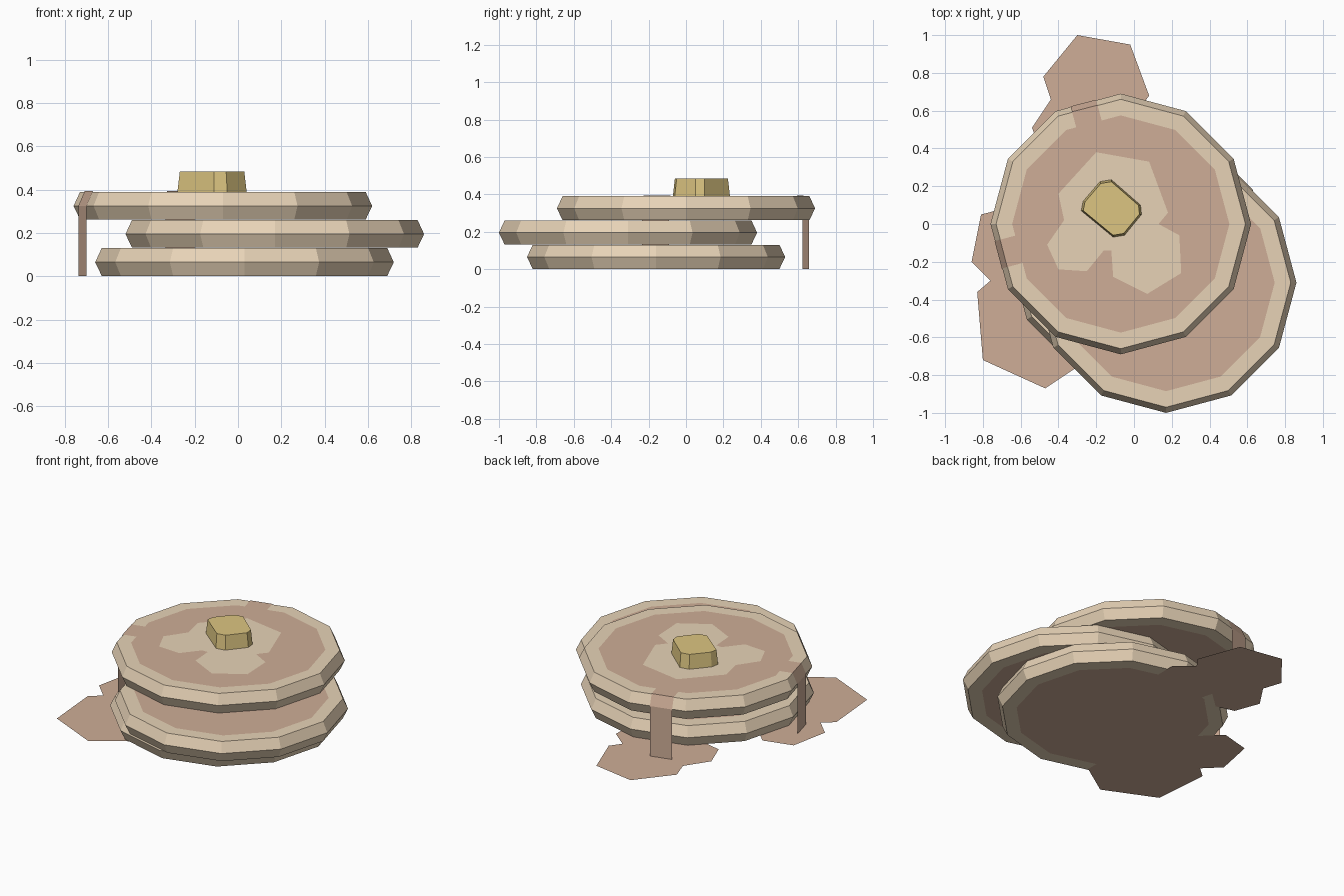
import bpy, bmesh
from math import cos, sin, pi
from mathutils import Vector

if "Cube" in bpy.data.objects:
    bpy.data.objects.remove(bpy.data.objects["Cube"])


def material(name, rgb):
    m = bpy.data.materials.new(name)
    m.diffuse_color = (*rgb, 1)
    m.use_nodes = True
    m.node_tree.nodes["Principled BSDF"].inputs["Base Color"].default_value = m.diffuse_color
    return m


BATTER = material("batter", (0.80, 0.65, 0.47))
SYRUP = material("syrup_brown", (0.62, 0.42, 0.31))
BUTTER = material("butter_yellow", (0.72, 0.56, 0.22))


def finish(bm, name, mats, fix_normals=True):
    if fix_normals:
        bmesh.ops.recalc_face_normals(bm, faces=bm.faces)
    me = bpy.data.meshes.new(name)
    bm.to_mesh(me)
    bm.free()
    for m in mats:
        me.materials.append(m)
    ob = bpy.data.objects.new(name, me)
    bpy.context.collection.objects.link(ob)
    return ob


def loft(name, rings, mats, cap_index):
    """Join equal-sized rings of points and cap both ends."""
    bm = bmesh.new()
    loops = [[bm.verts.new(p) for p in ring] for ring in rings]
    n = len(loops[0])
    last = len(loops) - 2
    for k, (a, b) in enumerate(zip(loops, loops[1:])):
        for i in range(n):
            j = (i + 1) % n
            bm.faces.new((a[i], a[j], b[j], b[i]))
    for loop in (loops[0], loops[-1]):
        bm.faces.new(loop).material_index = cap_index
    return finish(bm, name, mats)


def pancake(name, cx, cy, z):
    # bevelled 12-sided disc with browned centres above and below
    profile = [(0.575, 0.002), (0.66, 0.002), (0.69, 0.065), (0.66, 0.13), (0.575, 0.13)]
    rings = [[(cx + r * cos(i * pi / 6), cy + r * sin(i * pi / 6), z + h)
              for i in range(12)] for r, h in profile]
    return loft(name, rings, [BATTER, SYRUP], 1)


def flat_patch(name, pts, z, mat):
    bm = bmesh.new()
    f = bm.faces.new([bm.verts.new((x, y, z)) for x, y in pts])
    f.normal_update()
    if f.normal.z < 0:
        f.normal_flip()
    return finish(bm, name, [mat], False)


def drip(name, a, b, outward):
    # syrup ribbon over the rim, then straight down to the table
    out = Vector((*outward, 0))
    path = [(-0.13, 0.393), (-0.027, 0.393), (0.003, 0.325), (0.003, 0)]
    bm = bmesh.new()
    rows = [[bm.verts.new(Vector((*p, z)) + out * d) for p in (a, b)] for d, z in path]
    for r, s in zip(rows, rows[1:]):
        bm.faces.new((r[0], s[0], s[1], r[1]))
    return finish(bm, name, [SYRUP])


# stack
pancake("bottom_pancake", 0.03, -0.16, 0)
pancake("middle_pancake", 0.17, -0.31, 0.13)
pancake("top_pancake", -0.07, 0, 0.26)

# pale patch in the middle of the top
flat_patch("pale_top_patch", [
    (-0.20, 0.38), (0.08, 0.33), (0.18, 0.06), (0.13, 0.0), (0.24, -0.06),
    (0.25, -0.26), (0.07, -0.37), (-0.11, -0.28), (-0.12, -0.14), (-0.16, -0.14),
    (-0.25, -0.25), (-0.40, -0.24), (-0.46, -0.11), (-0.37, 0.02), (-0.40, 0.16)],
    0.393, BATTER)

# syrup drips
c, s = cos(pi / 12), sin(pi / 12)
drip("left_drip", (-0.735, -0.09), (-0.697, -0.235), (-c, -s))
drip("back_drip", (-0.20, 0.655), (-0.335, 0.62), (-s, c))

# syrup puddles on the table
flat_patch("back_puddle", [
    (-0.30, 1.0), (-0.02, 0.95), (0.08, 0.68), (0.03, 0.61), (0.14, 0.52), (0.14, 0.33),
    (-0.05, 0.22), (-0.22, 0.31), (-0.25, 0.42), (-0.36, 0.32), (-0.48, 0.35),
    (-0.54, 0.51), (-0.44, 0.66), (-0.48, 0.78)], 0, SYRUP)
flat_patch("left_puddle", [
    (-0.81, 0.05), (-0.86, -0.20), (-0.76, -0.30), (-0.83, -0.36), (-0.80, -0.72),
    (-0.47, -0.87), (-0.26, -0.73), (-0.26, -0.42), (-0.45, -0.28), (-0.47, -0.05),
    (-0.62, 0.10)], 0, SYRUP)

# butter pat with clipped corners
outline = [(-0.28, 0.07), (-0.27, 0.12), (-0.18, 0.225), (-0.12, 0.235),
           (0.035, 0.10), (0.04, 0.05), (-0.05, -0.06), (-0.11, -0.07)]
loft("butter", [[(-0.12 + (x + 0.12) * k, 0.08 + (y - 0.08) * k, z) for x, y in outline]
                for k, z in ((1, 0.39), (0.93, 0.485))], [BUTTER], 0)
